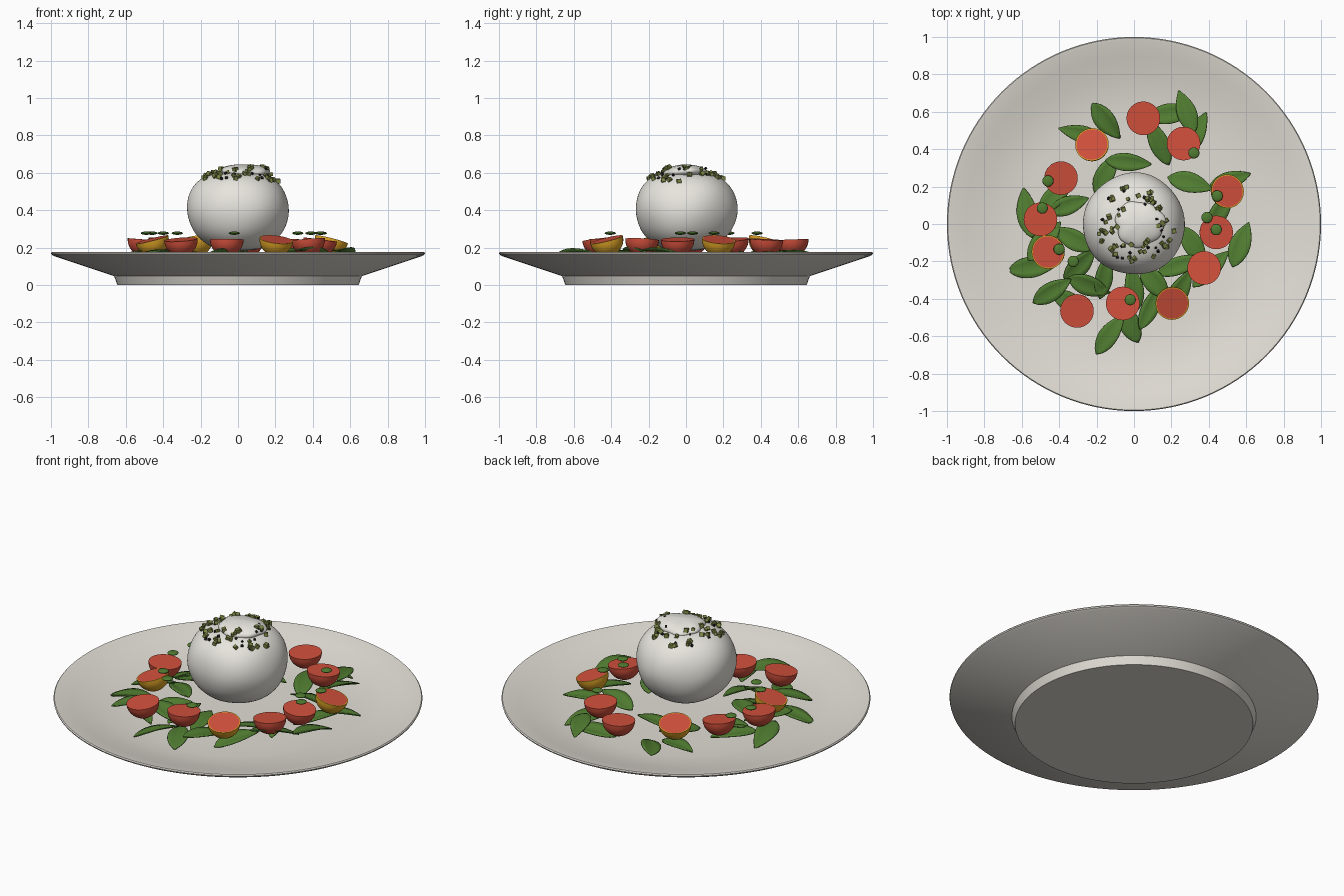
import bpy, bmesh, math, random
from mathutils import Matrix, Vector

random.seed(4)
old = bpy.data.objects.get("Cube")
if old:
    bpy.data.objects.remove(old, do_unlink=True)


def material(name, r, g, b):
    m = bpy.data.materials.new(name)
    m.use_nodes = True
    m.diffuse_color = (r, g, b, 1)
    bsdf = next(n for n in m.node_tree.nodes if n.type == 'BSDF_PRINCIPLED')
    bsdf.inputs["Base Color"].default_value = (r, g, b, 1)
    bsdf.inputs["Roughness"].default_value = 0.6
    return m


CERAMIC = material("warm white ceramic", .76, .73, .67)
CHEESE = material("creamy white", .87, .85, .79)
RED = material("tomato red", .64, .08, .045)
GOLD = material("tomato gold", .75, .38, .02)
LEAF = material("leaf green", .08, .2, .03)
HERB = material("olive herb", .2, .24, .06)
PEPPER = material("black pepper", .015, .015, .015)


def make_object(name, bm, mats, smooth=True, angle=40):
    bmesh.ops.recalc_face_normals(bm, faces=bm.faces)
    mesh = bpy.data.meshes.new(name)
    bm.to_mesh(mesh)
    bm.free()
    for m in mats:
        mesh.materials.append(m)
    obj = bpy.data.objects.new(name, mesh)
    bpy.context.collection.objects.link(obj)
    if smooth:
        bpy.ops.object.select_all(action='DESELECT')
        obj.select_set(True)
        bpy.context.view_layer.objects.active = obj
        bpy.ops.object.shade_smooth_by_angle(angle=math.radians(angle))
    return obj


def lathe(profile, steps):
    """Spin a radius/height profile about the z axis."""
    bm = bmesh.new()
    verts = [bm.verts.new((r, 0, z)) for r, z in profile]
    edges = [bm.edges.new(pair) for pair in zip(verts, verts[1:])]
    bmesh.ops.spin(bm, geom=verts + edges, cent=(0, 0, 0), axis=(0, 0, 1),
                   angle=math.tau, steps=steps, use_merge=True)
    bmesh.ops.remove_doubles(bm, verts=bm.verts, dist=1e-4)
    return bm


# Plate with a short foot and a wide sloping rim
plate_profile = [(0, 0), (.645, 0), (.662, .047), (.985, .155), (.998, .163),
                 (1, .17), (.995, .176), (.98, .174), (.9, .153), (.8, .128),
                 (.7, .109), (.6, .1), (.45, .096), (0, .095)]
make_object("plate", lathe(plate_profile, 128), [CERAMIC], angle=30)

# Soft cheese ball with a slightly uneven skin
ball_profile = [(0, .183), (.11, .188), (.185, .225), (.24, .28), (.268, .35),
                (.276, .41), (.264, .48), (.23, .54), (.175, .585),
                (.1, .603), (0, .606)]
bm = lathe(ball_profile, 48)
for v in bm.verts:
    a = math.atan2(v.co.y, v.co.x)
    k = 1 + .012 * math.sin(3 * a + 9 * v.co.z) + .008 * math.sin(5 * a - 14 * v.co.z)
    v.co.x *= k
    v.co.y *= k
ball = make_object("cheese_ball", bm, [CHEESE], angle=180)
ball.modifiers.new("soften", 'SUBSURF').levels = 2

# Folded knot on top of the ball
bm = bmesh.new()
bmesh.ops.create_uvsphere(bm, u_segments=48, v_segments=24, radius=1)
for v in bm.verts:
    a = math.atan2(v.co.y, v.co.x)
    flat = math.hypot(v.co.x, v.co.y)
    k = 1 + flat * (.05 * math.sin(3 * a + 1) + .035 * math.sin(7 * a))
    lift = .006 * flat * math.sin(2 * a + 1)
    v.co = (.03 + .132 * k * v.co.x, .122 * k * v.co.y, .604 + .04 * v.co.z + lift)
make_object("cheese_knot", bm, [CHEESE], angle=180)


def ball_height(r):
    """Height of the upper half of the ball at a given radius."""
    upper = ball_profile[5:]
    for (r1, z1), (r2, z2) in zip(upper, upper[1:]):
        if r2 <= r <= r1:
            return z2 + (z1 - z2) * (r - r2) / (r1 - r2)
    return upper[0][1]


def sprinkle(name, count, size, mat):
    """Scatter tiny turned cubes around the knot."""
    bm = bmesh.new()
    for _ in range(count):
        a = random.uniform(0, math.tau)
        r = random.uniform(.145, .21)
        if random.random() < .25:
            r = random.uniform(.1, .15)
        x, y = r * math.cos(a) + .01, r * math.sin(a)
        z = ball_height(math.hypot(x, y)) + size * .3
        knot = 1 - ((x - .03) / .132) ** 2 - (y / .122) ** 2
        if knot > 0:
            z = max(z, .606 + .04 * math.sqrt(knot))
        turn = Matrix.Rotation(random.uniform(0, 3), 4, (random.random(), random.random(), 1))
        bmesh.ops.create_cube(bm, size=size * random.uniform(.8, 1.2),
                              matrix=Matrix.Translation((x, y, z)) @ turn)
    make_object(name, bm, [mat], smooth=False)


sprinkle("chopped_herbs", 52, .019, HERB)
sprinkle("cracked_pepper", 24, .011, PEPPER)

# Halved tomatoes, cut side up; every third one is gold and leans outward
tomatoes = [(.05, .565), (.265, .43), (.5, .175), (.44, -.045), (.375, -.235),
            (.205, -.425), (-.06, -.425), (-.305, -.465), (-.46, -.15),
            (-.5, .025), (-.39, .245), (-.225, .425)]
for i, (x, y) in enumerate(tomatoes):
    gold = i % 3 == 2
    bm = bmesh.new()
    bmesh.ops.create_uvsphere(bm, u_segments=32, v_segments=16, radius=.09)
    cut = bmesh.ops.bisect_plane(bm, geom=bm.verts[:] + bm.edges[:] + bm.faces[:],
                                 plane_co=(0, 0, 0), plane_no=(0, 0, 1), clear_outer=True)
    rim = [e for e in cut["geom_cut"] if isinstance(e, bmesh.types.BMEdge)]
    top = bmesh.ops.contextual_create(bm, geom=rim)["faces"]
    bmesh.ops.inset_region(bm, faces=top, thickness=.006)
    bm.faces.ensure_lookup_table()
    for f in bm.faces:
        f.material_index = 1 if len(f.verts) > 4 else 0
    out = Vector((x, y, 0)).normalized()
    lean = math.radians(15) if gold else math.radians(random.uniform(-8, 8))
    bm.transform(Matrix.Translation((x, y, .243)) @
                 Matrix.Rotation(lean, 4, Vector((-out.y, out.x, 0))))
    make_object(f"tomato_half_{i + 1}", bm, [GOLD if gold else RED, RED])


def leaf(name, x, y, z, heading, length, width):
    """Pointed, gently cupped leaf with a folded midrib."""
    bm = bmesh.new()
    rows, cols = 12, 4
    grid = []
    for i in range(rows + 1):
        t = i / rows
        half = width / 2 * max(.05, math.sin(math.pi * t ** .85) ** .8)
        row = []
        for j in range(cols + 1):
            s = 2 * j / cols - 1
            height = .14 * width * abs(s) * math.sin(math.pi * t) - .12 * length * (t - .5) ** 2
            row.append(bm.verts.new(((t - .5) * length, s * half, height)))
        grid.append(row)
    for a, b in zip(grid, grid[1:]):
        for j in range(cols):
            bm.faces.new((a[j], b[j], b[j + 1], a[j + 1]))
    tilt = (Matrix.Rotation(random.uniform(-.17, .17), 4, 'Y') @
            Matrix.Rotation(random.uniform(-.25, .25), 4, 'X'))
    bm.transform(Matrix.Translation((x, y, z)) @
                 Matrix.Rotation(math.radians(heading), 4, 'Z') @ tilt)
    obj = make_object(name, bm, [LEAF], angle=60)
    obj.modifiers.new("thickness", 'SOLIDIFY').thickness = .006


# Bed of leaves: position and heading of each
leaves = [(-.15, .55, -52), (-.28, .48, 165), (-.03, .33, -5), (-.15, .27, 60),
          (.2, .59, 8), (.28, .6, 110), (.13, .44, 115), (.33, .48, 65),
          (.3, .22, -15), (.51, .23, 20), (.46, .07, 60), (.57, -.11, 70),
          (.32, -.12, -60), (.25, -.22, 20), (.41, -.24, 45), (.24, -.36, 60),
          (.09, -.44, 65), (-.13, -.59, 55), (-.03, -.52, 115), (-.24, -.33, -20),
          (-.44, -.36, 32), (-.54, -.23, 8), (-.34, -.42, -30), (-.48, -.09, 50),
          (-.57, .06, 100), (-.35, .1, 20), (-.33, -.08, 150), (-.42, .15, 45),
          (-.16, -.28, 80), (0, -.34, 100), (-.29, -.22, 45), (.1, -.3, 130)]
for i, (x, y, heading) in enumerate(leaves):
    leaf(f"salad_leaf_{i + 1}", x, y, .135 + .018 * (i % 3), heading,
         random.uniform(.23, .28), random.uniform(.09, .115))

# Small round leaves resting on top
rounds = [(.32, .38), (.445, .15), (.39, .035), (.44, -.03), (-.02, -.405),
          (-.46, .23), (-.49, .085), (-.4, -.135), (-.325, -.2)]
for i, (x, y) in enumerate(rounds):
    bm = bmesh.new()
    bmesh.ops.create_uvsphere(bm, u_segments=20, v_segments=10, radius=.03)
    bm.transform(Matrix.Translation((x, y, .277)) @ Matrix.Diagonal((1, 1, .3, 1)))
    make_object(f"round_leaf_{i + 1}", bm, [LEAF], angle=180)
